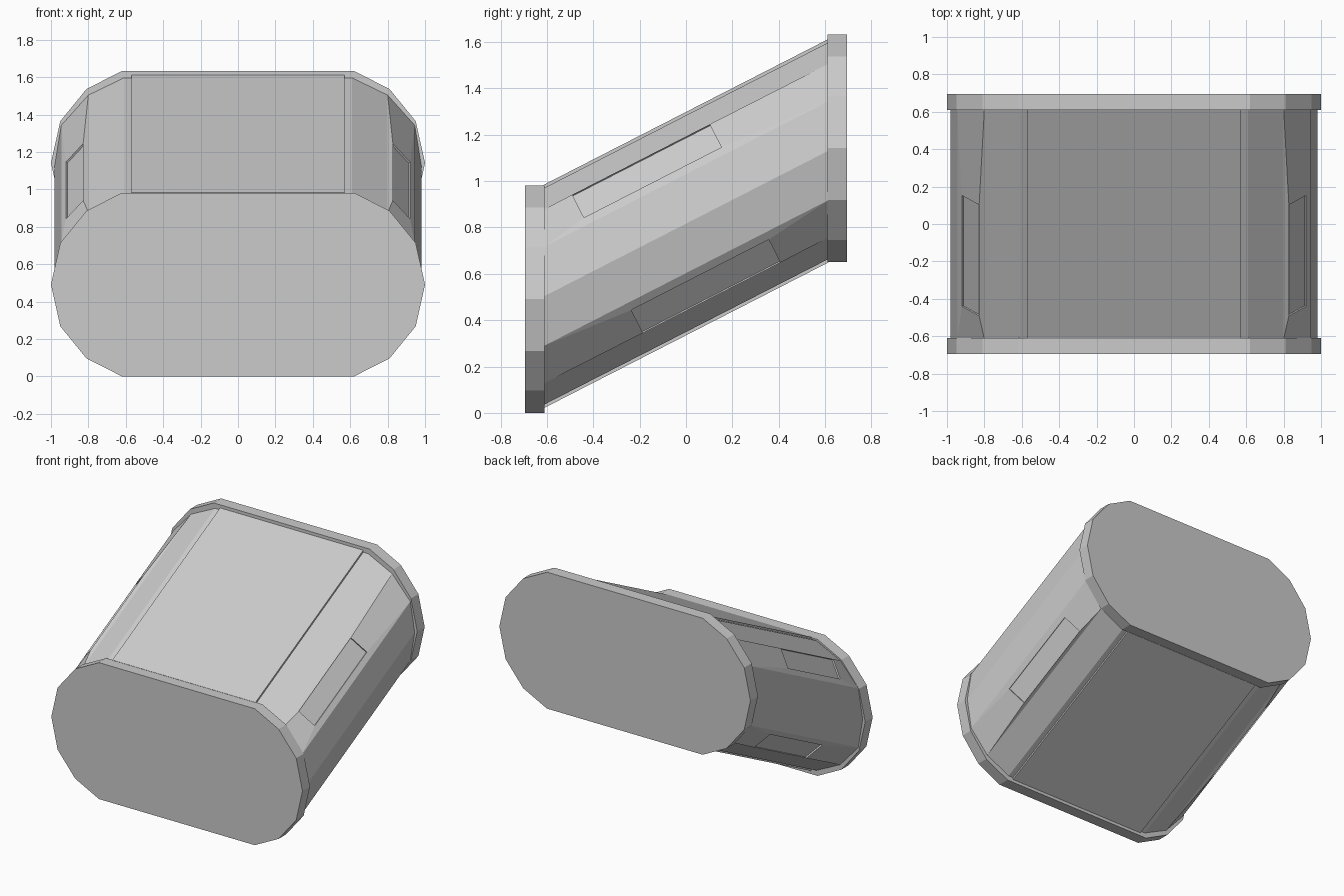
import bpy, bmesh
from math import atan, sin, cos, tan

if "Cube" in bpy.data.objects:
    bpy.data.objects.remove(bpy.data.objects["Cube"])

CZ = 0.8165             # centre height
A = atan(0.512)         # slope of the duct
END = 0.615             # where the duct meets the flanges


def make(name, faces):
    """Build an object from a list of faces, each a list of points."""
    bm = bmesh.new()
    for f in faces:
        bm.faces.new([bm.verts.new(p) for p in f])
    bmesh.ops.remove_doubles(bm, verts=bm.verts, dist=0.0001)
    bmesh.ops.recalc_face_normals(bm, faces=bm.faces)
    me = bpy.data.meshes.new(name)
    bm.to_mesh(me)
    bm.free()
    ob = bpy.data.objects.new(name, me)
    bpy.context.collection.objects.link(ob)
    return ob


def at_y(x, n, y):
    """Point on the duct at a vertical cut y, n = distance above its axis."""
    return (x, y, CZ + y * tan(A) + n / cos(A))


def along(x, n, d):
    """Point in duct space, d = distance along the sloped axis."""
    return (x, d * cos(A) - n * sin(A), CZ + d * sin(A) + n * cos(A))


def ring_faces(a, b):
    return [[a[i], a[(i + 1) % len(a)], b[(i + 1) % len(b)], b[i]] for i in range(len(a))]


def full_loop(q):
    """Mirror a quarter profile (top to widest point) into a closed loop."""
    right = q + [(x, -z) for x, z in q[-2::-1]]
    return right + [(-x, z) for x, z in right[::-1]]


# End flanges
flange = full_loop([(0.62, 0.491), (0.81, 0.395), (0.95, 0.223), (1.0, 0.0)])
for name, y0, y1, z in (("front_flange", -0.695, -0.61, 0.491),
                        ("back_flange", 0.61, 0.695, 1.142)):
    a = [(x, y0, z + h) for x, h in flange]
    b = [(x, y1, z + h) for x, h in flange]
    make(name, ring_faces(a, b) + [a, b])

# Sloped duct with raised, shallowly recessed side pads
duct = [(0.61, 0.416), (0.80, 0.334), (0.945, 0.19), (0.98, 0.0)]
faces = []
for sx in (1, -1):
    for sn in (1, -1):
        for i in range(3):
            (x0, n0), (x1, n1) = duct[i], duct[i + 1]
            outer = [at_y(sx * x0, sn * n0, -END), at_y(sx * x0, sn * n0, END),
                     at_y(sx * x1, sn * n1, END), at_y(sx * x1, sn * n1, -END)]
            if i != 1:
                faces.append(outer)
                continue
            corners = [(0.828, 0.335, -0.38), (0.828, 0.335, 0.286),
                       (0.92, 0.224, 0.286), (0.92, 0.224, -0.38)]
            rim = [along(sx * x, sn * n, d) for x, n, d in corners]
            floor = [along(sx * (x - 0.008), sn * (n - 0.006), d) for x, n, d in corners]
            faces += ring_faces(outer, rim) + ring_faces(rim, floor) + [floor]
for sn in (1, -1):
    n = sn * duct[0][1]
    x = duct[0][0]
    faces.append([at_y(-x, n, -END), at_y(x, n, -END), at_y(x, n, END), at_y(-x, n, END)])
make("duct_body", faces)

# Raised plates on top and underside
for name, s in (("top_plate", 1), ("bottom_plate", -1)):
    prof = [(-0.57, 0.39 * s), (0.57, 0.39 * s), (0.57, 0.429 * s), (-0.57, 0.429 * s)]
    a = [at_y(x, n, -END) for x, n in prof]
    b = [at_y(x, n, END) for x, n in prof]
    make(name, ring_faces(a, b) + [a, b])
